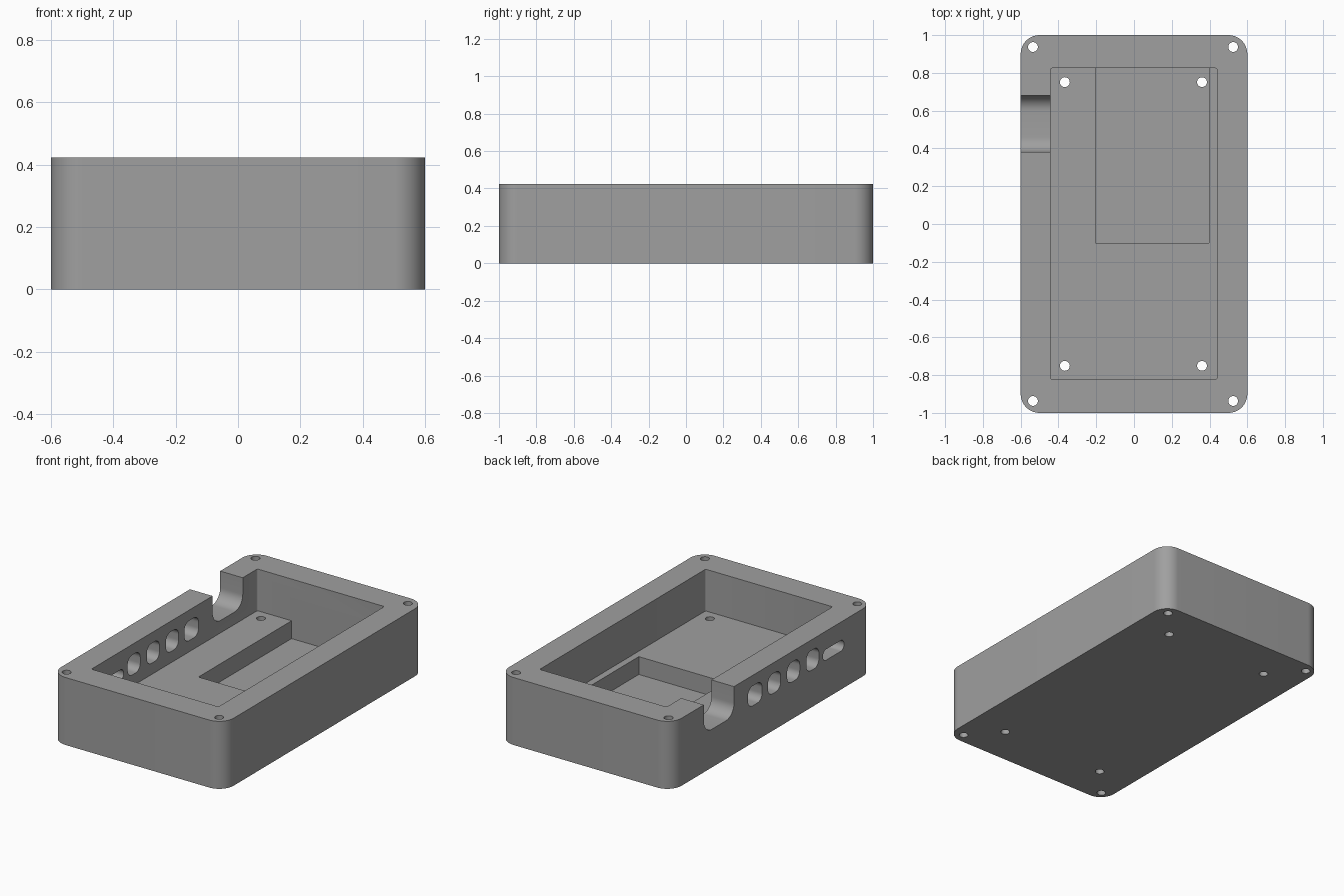
import bpy, bmesh, math

if "Cube" in bpy.data.objects:
    bpy.data.objects.remove(bpy.data.objects["Cube"])

HEIGHT = 0.424
FLOOR = 0.162

grey = bpy.data.materials.new("mid grey")
grey.diffuse_color = (0.35, 0.35, 0.35, 1)
grey.use_nodes = True
grey.node_tree.nodes["Principled BSDF"].inputs["Base Color"].default_value = grey.diffuse_color


def rounded_rect(u0, u1, v0, v1, r, steps=10):
    """Counter-clockwise outline of a rectangle with rounded corners."""
    points = []
    corners = [(u1 - r, v1 - r), (u0 + r, v1 - r), (u0 + r, v0 + r), (u1 - r, v0 + r)]
    for i, (cu, cv) in enumerate(corners):
        for k in range(steps + 1):
            a = math.pi / 2 * (i + k / steps)
            points.append((cu + r * math.cos(a), cv + r * math.sin(a)))
    return points


def circle(cu, cv, r, n=32):
    return [(cu + r * math.cos(2 * math.pi * k / n),
             cv + r * math.sin(2 * math.pi * k / n)) for k in range(n)]


def prism(name, outline, low, high, axis="z"):
    """Extrude an outline: xy outline along z, or yz outline along x."""
    bm = bmesh.new()
    place = (lambda u, v: (u, v, low)) if axis == "z" else (lambda u, v: (low, u, v))
    face = bm.faces.new([bm.verts.new(place(u, v)) for u, v in outline])
    moved = bmesh.ops.extrude_face_region(bm, geom=[face])["geom"]
    d = high - low
    bmesh.ops.translate(bm, vec=(0, 0, d) if axis == "z" else (d, 0, 0),
                        verts=[g for g in moved if isinstance(g, bmesh.types.BMVert)])
    bmesh.ops.recalc_face_normals(bm, faces=bm.faces)
    mesh = bpy.data.meshes.new(name)
    bm.to_mesh(mesh)
    bm.free()
    obj = bpy.data.objects.new(name, mesh)
    bpy.context.collection.objects.link(obj)
    mesh.materials.append(grey)
    return obj


# Solid case body with rounded upright corners
case = prism("enclosure_base", rounded_rect(-0.6, 0.6, -1, 1, 0.1, 16), 0, HEIGHT)

cutters = []
# Main cavity and the deeper pocket in its floor
cutters.append(prism("cavity_cutter", rounded_rect(-0.443, 0.44, -0.823, 0.825, 0.01, 4),
                     FLOOR, 0.7))
cutters.append(prism("pocket_cutter", [(-0.205, -0.1), (0.398, -0.1),
                                       (0.398, 0.825), (-0.205, 0.825)], 0.05, 0.3))

# Open cable notch in the left wall
cutters.append(prism("notch_cutter", rounded_rect(0.38, 0.68, 0.24, 0.8, 0.08),
                     -0.7, -0.3, "x"))

# Row of port openings in the left wall: centre y, centre z, width, height, radius
for y, z, w, h, r in [(0.171, 0.295, 0.14, 0.125, 0.045),
                      (-0.02, 0.295, 0.125, 0.125, 0.045),
                      (-0.21, 0.295, 0.125, 0.125, 0.045),
                      (-0.40, 0.295, 0.125, 0.125, 0.045),
                      (-0.607, 0.275, 0.21, 0.068, 0.033)]:
    cutters.append(prism("port_cutter", rounded_rect(y - w / 2, y + w / 2, z - h / 2, z + h / 2, r),
                         -0.7, -0.3, "x"))

# Screw holes through the rim corners and the cavity floor
for xs, y in [((-0.535, 0.525), 0.937), ((-0.366, 0.36), 0.751)]:
    for x in xs:
        for s in (-1, 1):
            cutters.append(prism("screw_hole_cutter", circle(x, s * y, 0.026), -0.1, 0.6))

# Cut every opening, then drop the cutters
bpy.context.view_layer.objects.active = case
case.select_set(True)
for cutter in cutters:
    mod = case.modifiers.new(cutter.name, "BOOLEAN")
    mod.operation = "DIFFERENCE"
    mod.solver = "EXACT"
    mod.object = cutter
    bpy.ops.object.modifier_apply(modifier=mod.name)
    bpy.data.objects.remove(cutter, do_unlink=True)

bpy.ops.object.shade_smooth_by_angle(angle=math.radians(30))
